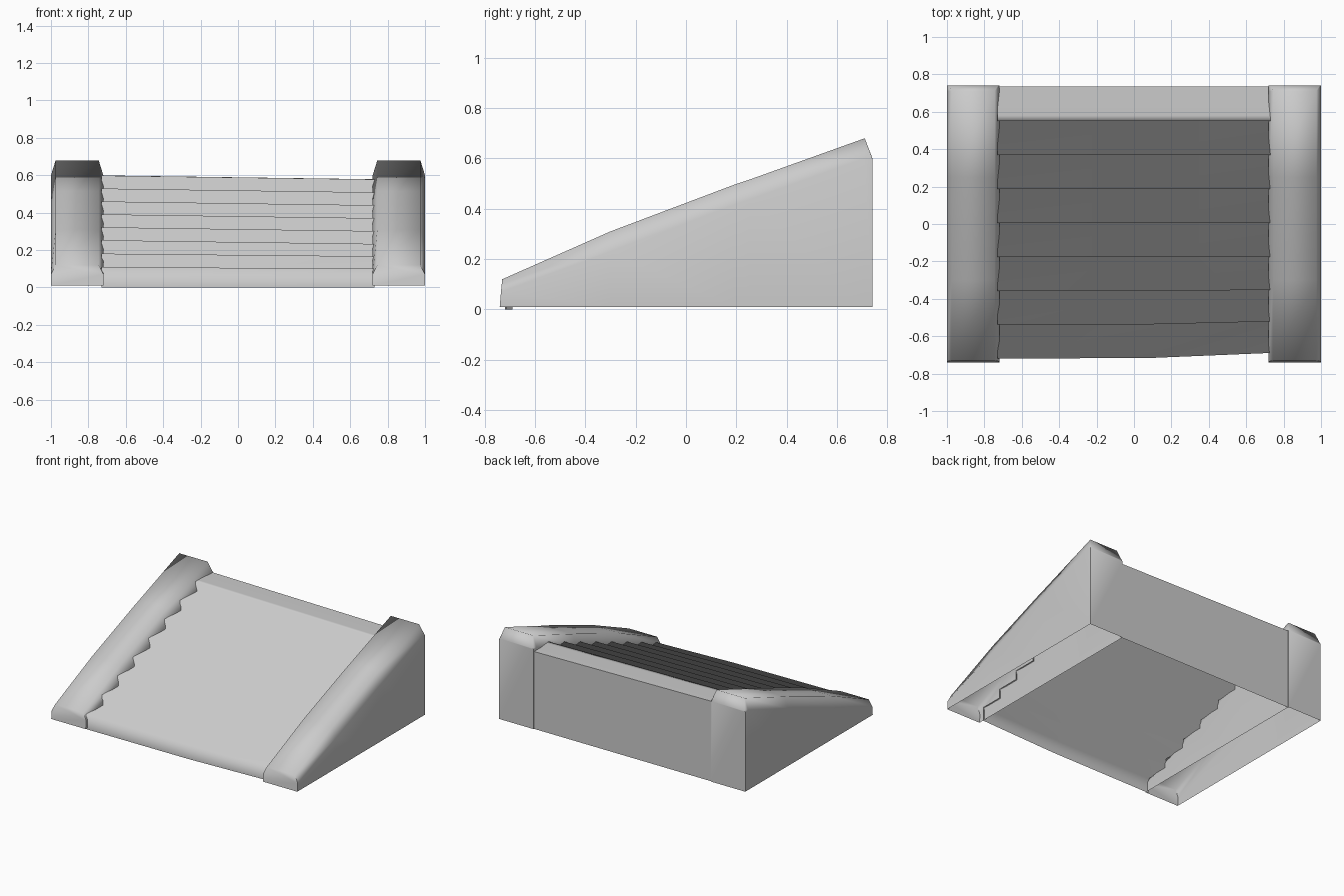
import bpy

if "Cube" in bpy.data.objects:
    bpy.data.objects.remove(bpy.data.objects["Cube"], do_unlink=True)

stone = bpy.data.materials.new("light_grey_stone")
stone.use_nodes = True
GREY = (0.6, 0.6, 0.6, 1)
stone.diffuse_color = GREY
stone.node_tree.nodes["Principled BSDF"].inputs["Base Color"].default_value = GREY


def make_object(name, verts, faces, angle):
    """Create a mesh object with smooth shading up to the given angle."""
    mesh = bpy.data.meshes.new(name)
    mesh.from_pydata(verts, [], faces)
    mesh.materials.append(stone)
    obj = bpy.data.objects.new(name, mesh)
    bpy.context.collection.objects.link(obj)
    bpy.ops.object.select_all(action='DESELECT')
    obj.select_set(True)
    bpy.context.view_layer.objects.active = obj
    if angle is None:
        bpy.ops.object.shade_smooth()
    else:
        bpy.ops.object.shade_smooth_by_angle(angle=angle)
    return obj


def loft(rows):
    """Join equal rows of points with quads."""
    n = len(rows[0])
    verts = [p for row in rows for p in row]
    faces = [(r * n + k, r * n + k + 1, (r + 1) * n + k + 1, (r + 1) * n + k)
             for r in range(len(rows) - 1) for k in range(n - 1)]
    return verts, faces


# Side walls: hollow shells with chamfered sloping tops
BASE, HALF = 0.01, 0.14


def wall_section(cx, y_low, y_mid, y_top, shoulder, top, half_top):
    return [(cx - HALF, y_low, BASE), (cx - HALF, y_mid, shoulder),
            (cx - half_top, y_top, top), (cx + half_top, y_top, top),
            (cx + HALF, y_mid, shoulder), (cx + HALF, y_low, BASE)]


def side_wall(name, cx):
    rows = [wall_section(cx, -0.74, -0.735, -0.73, 0.07, 0.12, 0.115)]
    for y, top in ((-0.3, 0.31), (0.19, 0.495), (0.25, 0.515), (0.71, 0.68)):
        rows.append(wall_section(cx, y, y, y, top - 0.08, top, 0.115))
    rows.append(wall_section(cx, 0.74, 0.74, 0.74, 0.595, 0.602, 0.132))
    verts, faces = loft(rows)
    n = len(rows[0])
    faces.append(tuple(reversed(range(n))))
    faces.append(tuple(range(len(verts) - n, len(verts))))
    make_object(name, verts, faces, 1.3)


side_wall("left_side_wall", 0.86)
side_wall("right_side_wall", -0.86)

# Flight of steps: zigzag profile swept across, slightly worn and skewed
STEPS, FRONT, LANDING = 8, -0.72, 0.55
run = (LANDING - FRONT) / (STEPS - 1)
profile = [(FRONT, 0.0)]
for i in range(STEPS):
    y, z = FRONT + i * run, 0.105 + i * 0.069
    profile.append((y, z))
    if i < STEPS - 1:
        profile.append((y + run, z))
profile += [(LANDING + 0.03, 0.589), (0.735, 0.588)]


def skew(x, y, z):
    wear = max(0, x) * 0.04 * max(0, -y - 0.3) / 0.4
    return (x, y + wear, z - 0.014 * x * min(1, z * 4))


rows = [[skew(x, y, z) for x in (-0.73, 0.1, 0.73)] for y, z in profile]
make_object("steps", *loft(rows), None)

# Back panel closing the flight
rows = [[(x, 0.735, z - 0.014 * x * (z > 0.1)) for x in (-0.73, 0.1, 0.73)]
        for z in (0.588, BASE)]
make_object("back_panel", *loft(rows), 0.5)
